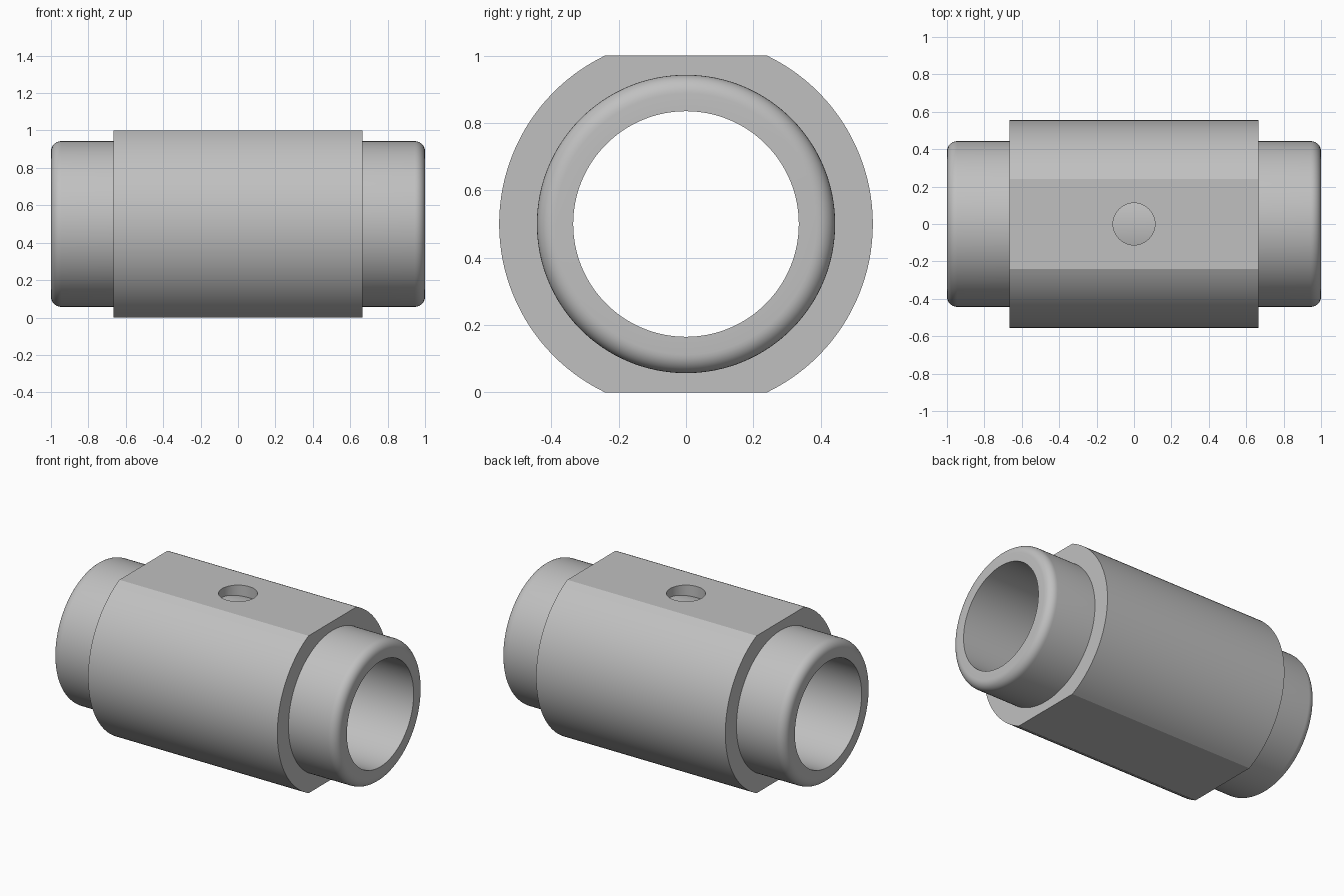
import bpy, bmesh
from math import sin, cos, asin, pi, radians

if "Cube" in bpy.data.objects:
    bpy.data.objects.remove(bpy.data.objects["Cube"])

SLEEVE_R, TUBE_R, BORE_R, HALF_H = 0.555, 0.443, 0.335, 0.5
FILLET = 0.055

metal = bpy.data.materials.new("grey metal")
metal.use_nodes = True
grey = (0.53, 0.53, 0.53, 1)
metal.diffuse_color = grey
metal.node_tree.nodes["Principled BSDF"].inputs["Base Color"].default_value = grey

# Angles around the axis, with exact stops at the corners of the flats
corner = asin(HALF_H / SLEEVE_R)
stops = [-corner, corner, pi - corner, pi + corner, 2 * pi - corner]
angles = []
for start, end, steps in zip(stops, stops[1:], (46, 18, 46, 18)):
    angles += [start + (end - start) * i / steps for i in range(steps)]


def revolve(name, profile):
    """Sweep a closed (x, radius) profile around the x axis, trimmed to the flats."""
    bm = bmesh.new()
    rings = []
    for a in angles:
        ring = []
        for x, r in profile:
            r = min(r, HALF_H / max(abs(sin(a)), 0.01))
            ring.append(bm.verts.new((x, r * cos(a), HALF_H + r * sin(a))))
        rings.append(ring)
    n = len(profile)
    for i, ring in enumerate(rings):
        after = rings[(i + 1) % len(rings)]
        for j in range(n):
            k = (j + 1) % n
            bm.faces.new((ring[j], ring[k], after[k], after[j]))
    bmesh.ops.recalc_face_normals(bm, faces=bm.faces)
    mesh = bpy.data.meshes.new(name)
    bm.to_mesh(mesh)
    bm.free()
    obj = bpy.data.objects.new(name, mesh)
    bpy.context.collection.objects.link(obj)
    mesh.materials.append(metal)
    return obj


# Inner tube with rounded outer rims
rim = [(1 - FILLET + FILLET * sin(t), TUBE_R - FILLET + FILLET * cos(t))
       for t in [i * pi / 16 for i in range(9)]]
half = rim + [(1, BORE_R)]
tube = revolve("inner_tube", half + [(-x, r) for x, r in reversed(half)])

# Outer sleeve with flats on top and bottom
inner = TUBE_R - 0.003
sleeve = revolve("outer_sleeve", [(-0.665, inner), (-0.665, SLEEVE_R),
                                  (0.665, SLEEVE_R), (0.665, inner)])

# Round port drilled through the top flat down to the tube
bpy.ops.mesh.primitive_cylinder_add(vertices=48, radius=0.112, depth=0.3, location=(0, 0, 1))
cutter = bpy.context.object
cutter.name = "port_cutter"
cutter.data.materials.append(metal)
cutter.hide_render = True
cutter.hide_set(True)
cut = sleeve.modifiers.new("port", "BOOLEAN")
cut.operation = "DIFFERENCE"
cut.solver = "EXACT"
cut.object = cutter
bpy.context.view_layer.objects.active = sleeve
bpy.ops.object.modifier_apply(modifier=cut.name)
bpy.data.objects.remove(cutter)

# Smooth curved surfaces, crisp edges
for obj in (tube, sleeve):
    bpy.ops.object.select_all(action="DESELECT")
    obj.select_set(True)
    bpy.context.view_layer.objects.active = obj
    bpy.ops.object.shade_smooth_by_angle(angle=radians(20))
